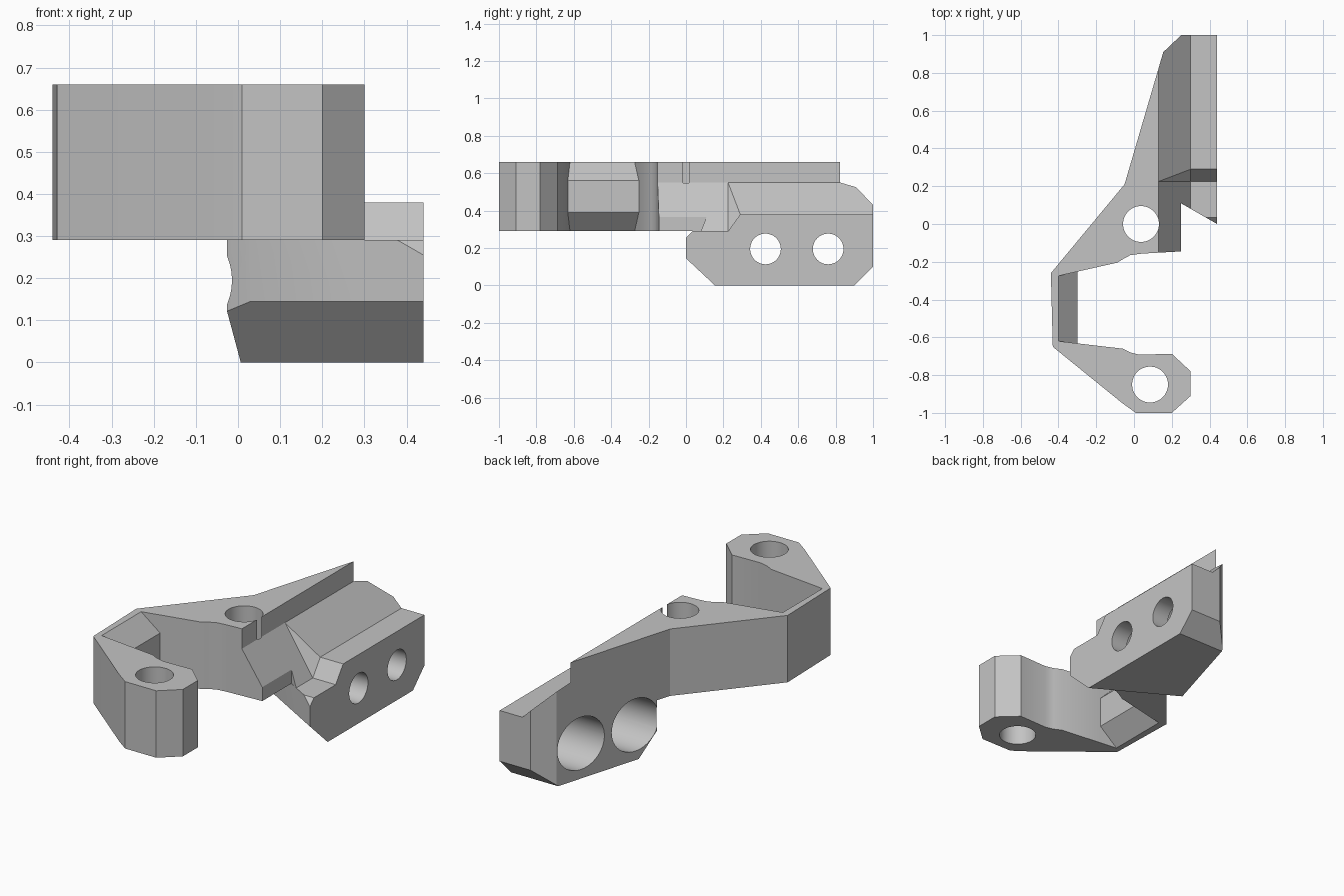
import bpy
import bmesh
from mathutils import Matrix

if "Cube" in bpy.data.objects:
    bpy.data.objects.remove(bpy.data.objects["Cube"])

grey = bpy.data.materials.new("plain_grey")
grey.use_nodes = True
grey.diffuse_color = (0.55, 0.55, 0.55, 1)
grey.node_tree.nodes["Principled BSDF"].inputs["Base Color"].default_value = (0.55, 0.55, 0.55, 1)


def add_object(name, bm):
    bmesh.ops.recalc_face_normals(bm, faces=bm.faces)
    mesh = bpy.data.meshes.new(name)
    bm.to_mesh(mesh)
    bm.free()
    mesh.materials.append(grey)
    obj = bpy.data.objects.new(name, mesh)
    bpy.context.collection.objects.link(obj)
    return obj


def prism(name, plan, bottom, top):
    bm = bmesh.new()
    face = bm.faces.new([bm.verts.new((x, y, bottom)) for x, y in plan])
    new = bmesh.ops.extrude_face_region(bm, geom=[face])["geom"]
    verts = [v for v in new if isinstance(v, bmesh.types.BMVert)]
    bmesh.ops.translate(bm, verts=verts, vec=(0, 0, top - bottom))
    return add_object(name, bm)


def hull(name, points):
    bm = bmesh.new()
    for p in points:
        bm.verts.new(p)
    out = bmesh.ops.convex_hull(bm, input=bm.verts[:])
    loose = set(out["geom_interior"]) | set(out["geom_unused"])
    loose = [v for v in loose if isinstance(v, bmesh.types.BMVert)]
    if loose:
        bmesh.ops.delete(bm, geom=loose, context='VERTS')
    return add_object(name, bm)


def bore(name, centre, radius, depth, axis):
    bm = bmesh.new()
    bmesh.ops.create_cone(bm, cap_ends=True, segments=48, radius1=radius,
                          radius2=radius, depth=depth)
    if axis == 'X':
        bmesh.ops.rotate(bm, verts=bm.verts, matrix=Matrix.Rotation(1.5707963, 3, 'Y'))
    bmesh.ops.translate(bm, verts=bm.verts, vec=centre)
    return add_object(name, bm)


def combine(target, tool, operation):
    # Bake one boolean step and remove its tool
    mod = target.modifiers.new(operation, 'BOOLEAN')
    mod.operation = operation
    mod.solver = 'EXACT'
    mod.object = tool
    deps = bpy.context.evaluated_depsgraph_get()
    baked = bpy.data.meshes.new_from_object(target.evaluated_get(deps))
    target.modifiers.clear()
    target.data = baked
    bpy.data.objects.remove(tool)


# C-shaped upper bracket with a long rear fin
front_arm = [(-0.30, -0.632), (-0.06, -0.66), (-0.02, -0.68), (0.03, -0.692),
             (0.2, -0.687), (0.3, -0.78), (0.3, -0.91), (0.2, -1), (0.01, -1),
             (-0.06, -0.95), (-0.43, -0.65), (-0.44, -0.26), (-0.05, 0.21)]
rear_end = [(0.155, 0.91), (0.25, 1), (0.44, 1)]
inner_side = [(0.44, 0.08), (0.30, 0.08), (0.25, 0.11), (0.25, -0.145),
              (0.04, -0.157), (-0.02, -0.165), (-0.06, -0.187),
              (-0.09, -0.205), (-0.30, -0.252)]
body = prism("bracket_body", front_arm + rear_end + inner_side, 0.29, 0.66)

# Lower mounting block with a slanted front
block = prism("mounting_block", [(0.44, 0), (0.03, 0.235), (-0.026, 0.292)] + rear_end, 0, 0.29)
combine(body, block, 'UNION')

# Angled ledge along the rear fin
ledge = [(0.13, 0.8), (0.13, 0.55), (0.30, 0.38), (0.6, 0.38), (0.6, 0.8)]
cutter = hull("ledge_cutter", [(x, y, z) for x, z in ledge for y in (0.2, 1.2)])
combine(body, cutter, 'DIFFERENCE')

# Deeper pocket in front of it, ending in a ramp
pocket = [(0.13, 0.8), (0.13, 0.55), (0.30, 0.29), (0.6, 0.29), (0.6, 0.8)]
points = [(x, y, z) for x, z in pocket for y in (-0.4, 0.225)]
points += [(x, 0.29, z) for x in (0.30, 0.6) for z in (0.38, 0.8)]
cutter = hull("pocket_cutter", points)
# The front arm lies outside the pocket range
combine(body, cutter, 'DIFFERENCE')

# Front top chamfer, front bottom chamfer and rear bottom chamfer
cutter = hull("front_top_cutter", [(x, y, z) for x in (0.252, 0.6) for y, z in
                                   ((-0.1, 0.155), (0.2, 0.455), (-0.1, 0.455))])
combine(body, cutter, 'DIFFERENCE')
points = []
for x, y in ((0.6, -0.092), (-0.3, 0.424)):
    points += [(x, y - 0.155, 0.29), (x, y + 0.31, -0.145), (x, y - 0.155, -0.145)]
cutter = hull("front_bottom_cutter", points)
combine(body, cutter, 'DIFFERENCE')
cutter = hull("rear_bottom_cutter", [(x, y, z) for x in (-0.3, 0.6) for y, z in
                                     ((0.8, -0.1), (1.1, 0.2), (1.1, -0.1))])
combine(body, cutter, 'DIFFERENCE')

# Chamfers on the inside of the spine, above and below
for side in (1, -1):
    points = []
    for x, back, front, rise in ((-0.30, -0.252, -0.632, 0.085), (-0.41, -0.277, -0.619, 0.195),
                                 (-0.29, -0.25, -0.633, 0.195), (-0.29, -0.25, -0.633, 0.075)):
        points += [(x, y, 0.475 + side * rise) for y in (back, front)]
    combine(body, hull("spine_cutter", points), 'DIFFERENCE')

# Vertical pin holes
for x, y in ((0.037, 0), (0.085, -0.85)):
    combine(body, bore("pin_hole", (x, y, 0.48), 0.095, 0.5, 'Z'), 'DIFFERENCE')

# Screw holes with wide counterbores
for y in (0.425, 0.76):
    combine(body, bore("screw_hole", (0.3, y, 0.195), 0.082, 1, 'X'), 'DIFFERENCE')
    combine(body, bore("counterbore", (-0.08, y, 0.195), 0.145, 0.84, 'X'), 'DIFFERENCE')

# Smooth the bores, keep the edges sharp
bpy.ops.object.select_all(action='DESELECT')
body.select_set(True)
bpy.context.view_layer.objects.active = body
bpy.ops.object.shade_smooth_by_angle(angle=0.4)
